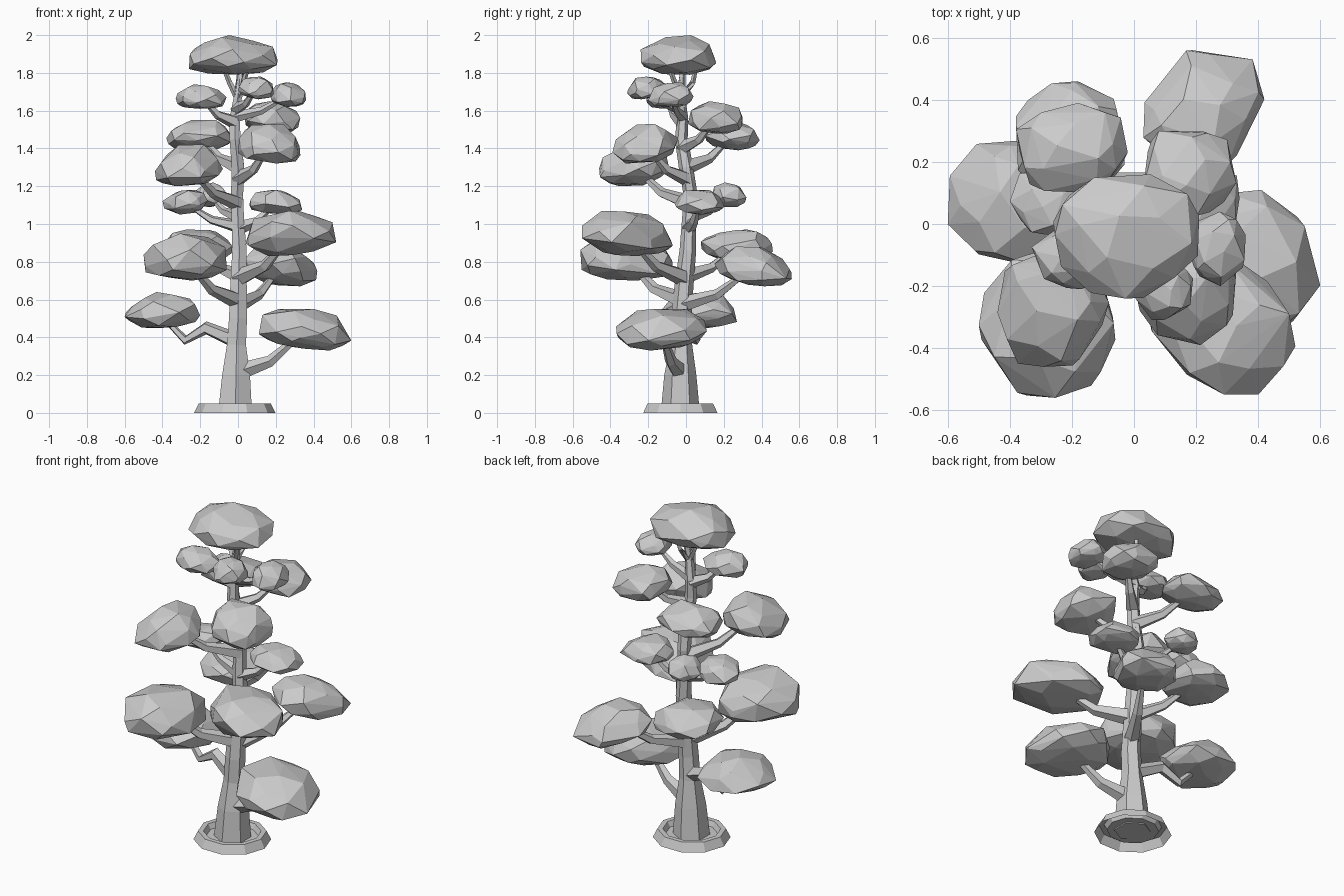
import bpy, bmesh, math, random
from mathutils import Vector

if "Cube" in bpy.data.objects:
    bpy.data.objects.remove(bpy.data.objects["Cube"])

random.seed(7)


def finish(name, bm):
    bmesh.ops.recalc_face_normals(bm, faces=bm.faces)
    me = bpy.data.meshes.new(name)
    bm.to_mesh(me)
    bm.free()
    ob = bpy.data.objects.new(name, me)
    bpy.context.collection.objects.link(ob)
    return ob


def tube(name, path, radii, sides):
    """Faceted tapering tube through the given points."""
    bm = bmesh.new()
    pts = [Vector(p) for p in path]
    rings = []
    for i, p in enumerate(pts):
        d = (pts[min(i + 1, len(pts) - 1)] - pts[max(i - 1, 0)]).normalized()
        ref = Vector((1, 0, 0)) if abs(d.z) > 0.9 else Vector((0, 0, 1))
        u = d.cross(ref).normalized()
        v = d.cross(u)
        ring = []
        for k in range(sides):
            a = 2 * math.pi * k / sides
            ring.append(bm.verts.new(p + radii[i] * (u * math.cos(a) + v * math.sin(a))))
        rings.append(ring)
    for a, b in zip(rings, rings[1:]):
        for k in range(sides):
            bm.faces.new((a[k], a[(k + 1) % sides], b[(k + 1) % sides], b[k]))
    bm.faces.new(rings[0])
    bm.faces.new(rings[-1])
    return finish(name, bm)


def leaf_pad(name, x0, x1, y0, y1, z0, z1, droop, stretch=0.0):
    """Irregular faceted dome fitted to its bounds, optionally longer outwards."""
    bm = bmesh.new()
    n = 32
    out = Vector(((x0 + x1) / 2, (y0 + y1) / 2, 0)).normalized()
    spin = random.uniform(0, 6.28)
    pts = []
    for i in range(n):
        z = 1 - 2 * (i + 0.5) / n
        r = (1 - abs(z) ** 2.2) ** 0.5
        a = i * 2.39996 + spin + random.uniform(-0.3, 0.3)
        if z < 0:
            z *= 0.55
        p = Vector((r * math.cos(a), r * math.sin(a), z)) * random.uniform(0.9, 1.08)
        p += out * (stretch * out.dot(p))
        p.z -= droop * out.dot(p)
        pts.append(p)
    lo = [min(p[k] for p in pts) for k in range(3)]
    hi = [max(p[k] for p in pts) for k in range(3)]
    box = ((x0, x1), (y0, y1), (z0, z1))
    for p in pts:
        bm.verts.new([b[0] + (p[k] - lo[k]) / (hi[k] - lo[k]) * (b[1] - b[0])
                      for k, b in enumerate(box)])
    res = bmesh.ops.convex_hull(bm, input=bm.verts)
    junk = [g for g in res["geom_interior"] if isinstance(g, bmesh.types.BMVert)]
    bmesh.ops.delete(bm, geom=junk, context='VERTS')
    return finish(name, bm)


# Base rim: ten-sided dish with a sunken floor, open underneath
bm = bmesh.new()
profile = [(0.215, 0.0), (0.19, 0.05), (0.16, 0.05), (0.145, 0.02)]
loops = []
for r, z in profile:
    loops.append([bm.verts.new((-0.017 + r * math.cos(math.tau * k / 10),
                                -0.03 + r * 0.96 * math.sin(math.tau * k / 10), z))
                  for k in range(10)])
for a, b in zip(loops, loops[1:]):
    for k in range(10):
        bm.faces.new((a[k], a[(k + 1) % 10], b[(k + 1) % 10], b[k]))
bm.faces.new(loops[-1])
finish("base_rim", bm)

# Trunk
trunk = [(-0.015, -0.03, 0.015), (-0.01, -0.03, 0.2), (-0.008, -0.025, 0.36), (0.0, -0.025, 0.5),
         (0.003, -0.01, 0.68), (0.008, 0.01, 0.86), (0.0, 0.015, 1.0), (-0.005, 0.025, 1.15),
         (0.0, 0.0, 1.3), (-0.015, -0.025, 1.45), (-0.018, -0.018, 1.56), (0.0, -0.03, 1.68),
         (0.01, -0.02, 1.78)]
radii = [0.102, 0.085, 0.058, 0.055, 0.05, 0.044, 0.038, 0.037, 0.038, 0.034, 0.03, 0.024, 0.015]
tube("trunk", trunk, radii, 6)


def trunk_at(z):
    for a, b in zip(trunk, trunk[1:]):
        if z <= b[2]:
            return Vector(a).lerp(Vector(b), max(0, (z - a[2]) / (b[2] - a[2])))
    return Vector(trunk[-1])


# Leaf pads: bounds in x, y, z, outward droop, outward stretch
pads = [
    (-0.26, 0.21, -0.24, 0.16, 1.79, 2.00, 0.0),
    (-0.33, -0.06, -0.21, 0.00, 1.61, 1.74, 0.0),
    (0.00, 0.19, -0.31, -0.10, 1.66, 1.78, 0.1),
    (0.17, 0.36, -0.20, 0.04, 1.62, 1.75, 0.1),
    (0.03, 0.33, 0.01, 0.30, 1.48, 1.65, 0.15),
    (-0.38, -0.02, 0.10, 0.39, 1.39, 1.55, 0.1),
    (0.00, 0.33, -0.39, -0.04, 1.32, 1.53, 0.15),
    (-0.44, -0.08, -0.46, -0.09, 1.20, 1.42, 0.2),
    (-0.25, -0.05, 0.13, 0.32, 1.09, 1.22, 0.1),
    (-0.40, -0.16, -0.04, 0.18, 1.05, 1.18, 0.15),
    (0.06, 0.34, -0.06, 0.20, 1.05, 1.18, 0.1),
    (0.04, 0.52, -0.55, -0.07, 0.83, 1.07, -0.1, 0.3),
    (-0.50, -0.06, -0.56, -0.07, 0.70, 0.95, -0.05, 0.1),
    (-0.38, -0.03, 0.08, 0.46, 0.81, 0.97, 0.0),
    (0.03, 0.42, 0.15, 0.56, 0.67, 0.88, 0.2, 0.2),
    (-0.60, -0.20, -0.14, 0.27, 0.45, 0.64, 0.05),
    (0.11, 0.60, -0.37, 0.11, 0.33, 0.55, 0.2),
]
for i, p in enumerate(pads):
    leaf_pad(f"leaf_pad_{i + 1}", *p)
    if i == 0:
        continue
    # Bent branch from trunk to pad: flat at first, then rising
    x0, x1, y0, y1, z0, z1 = p[:6]
    size = x1 - x0
    s = trunk_at(z0 - 0.01 - 0.22 * size)
    c = Vector(((x0 + x1) / 2, (y0 + y1) / 2, z0 + 0.4 * (z1 - z0)))
    mid = s.lerp(c, 0.5)
    mid.z = s.z + 0.3 * (c.z - s.z)
    r = 0.018 + 0.045 * size
    path, rad = [s, mid, s.lerp(c, 0.85)], [r * 1.25, r * 0.8, r * 0.45]
    if i == 15:  # kinked lowest left branch
        path = [trunk_at(0.38), (-0.17, 0.03, 0.45), (-0.28, 0.05, 0.385), (-0.38, 0.065, 0.49)]
        rad = [0.045, 0.036, 0.026, 0.016]
    tube(f"branch_{i}", path, rad, 5)

# Crown twigs under the top pad
for i, (x, y) in enumerate([(-0.09, -0.03), (0.06, -0.1), (0.03, 0.06)]):
    tube(f"crown_twig_{i + 1}", [(0.0, -0.03, 1.66), (x * 0.5, y * 0.6, 1.75), (x, y, 1.86)],
         [0.018, 0.014, 0.01], 4)
tube("crown_stem", [trunk[-2], trunk[-1], (0.01, -0.02, 1.88)], [0.024, 0.018, 0.012], 5)
